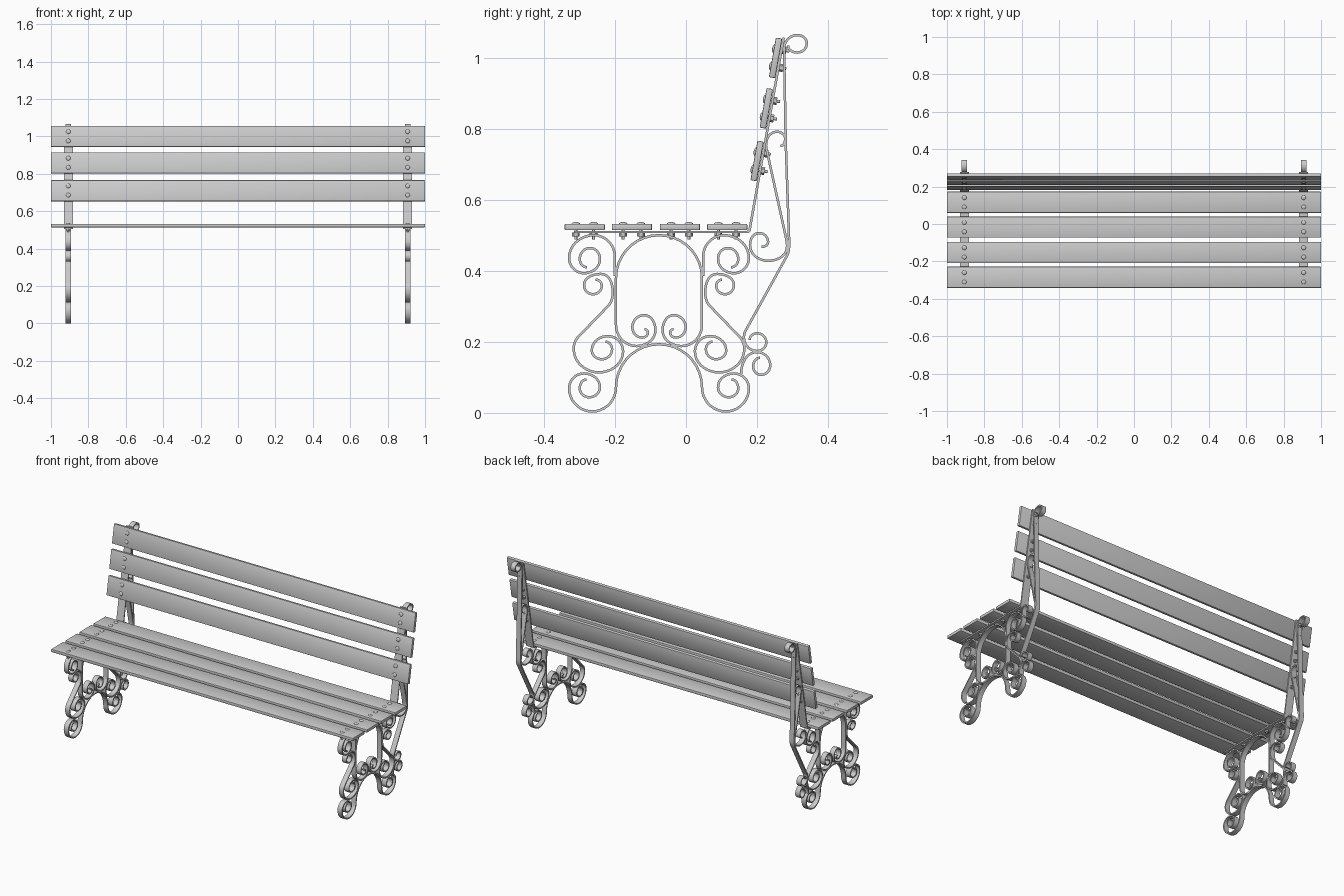
import bpy, bmesh
from math import radians, cos, sin, tan
from mathutils import Vector, Matrix

if "Cube" in bpy.data.objects:
    bpy.data.objects.remove(bpy.data.objects["Cube"])

SIDE_X = 0.907     # x of each iron end frame
MID_Y = -0.076     # symmetry line of the legs
IRON = 0.007       # strap thickness


def add_object(name, bm, mirror=(False, False), loc=(0, 0, 0)):
    bmesh.ops.recalc_face_normals(bm, faces=bm.faces)
    me = bpy.data.meshes.new(name)
    bm.to_mesh(me)
    bm.free()
    ob = bpy.data.objects.new(name, me)
    ob.location = loc
    bpy.context.collection.objects.link(ob)
    if any(mirror):
        m = ob.modifiers.new("mirror", 'MIRROR')
        m.use_axis = (mirror[0], mirror[1], False)
    return ob


def trace(path, steps=9):
    """Turn (y, z, heading) stations into points and tangents, joined by round arcs."""
    out = []
    for (y0, z0, a0), (y1, z1, a1) in zip(path, path[1:]):
        p0, p3 = Vector((y0, z0)), Vector((y1, z1))
        turn = radians(abs(a1 - a0))
        k = 1 / 3 if turn < 0.01 else 2 / 3 * tan(turn / 4) / sin(turn / 2)
        h = (p3 - p0).length * k
        d0 = Vector((cos(radians(a0)), sin(radians(a0))))
        d1 = Vector((cos(radians(a1)), sin(radians(a1))))
        p1, p2 = p0 + d0 * h, p3 - d1 * h
        n = steps if turn > 0.1 else 2
        for i in range(n):
            t = i / n
            s = 1 - t
            p = p0 * s**3 + p1 * 3 * s * s * t + p2 * 3 * s * t * t + p3 * t**3
            d = (p1 - p0) * s * s + (p2 - p1) * 2 * s * t + (p3 - p2) * t * t
            out.append((p, d.normalized()))
    out.append((p3, d1))
    return out


def strap(name, path, width=0.03, legs=False):
    """Flat iron bar following a path in the y-z plane, mirrored to both ends."""
    bm = bmesh.new()
    rings = []
    for p, d in trace(path):
        n = Vector((-d.y, d.x)) * IRON / 2
        rings.append([bm.verts.new((SIDE_X + sx * width / 2, p.x + s * n.x, p.y + s * n.y))
                      for sx, s in ((-1, -1), (1, -1), (1, 1), (-1, 1))])
    for a, b in zip(rings, rings[1:]):
        for i in range(4):
            j = (i + 1) % 4
            bm.faces.new((a[i], a[j], b[j], b[i]))
    if not (legs and path[0][0] == 0):   # arches stay open where the halves meet
        bm.faces.new(rings[0])
    bm.faces.new(rings[-1])
    return add_object(name, bm, (True, legs), (0, MID_Y if legs else 0, 0))


# Leg scrolls: one half, mirrored front to back
strap("seat_arch", [
    (0, .500, 0), (.121, .380, -90), (.121, .247, -90), (.063, .188, -180),
    (.010, .233, -270), (.042, .275, -360), (.075, .241, -450), (.048, .212, -540),
    (.031, .226, -630), (.041, .235, -720)], legs=True)
strap("foot_arch", [
    (0, .193, 0), (.121, .072, -90), (.188, .004, 0), (.253, .069, 90), (.211, .111, 180),
    (.166, .072, 270), (.196, .044, 360), (.223, .069, 450), (.204, .094, 540)], legs=True)
strap("seat_scroll", [
    (.124, .385, 90), (.124, .439, 90), (.183, .500, 0), (.253, .436, -90), (.211, .393, -180),
    (.166, .433, -270), (.194, .464, -360), (.223, .433, -450), (.203, .410, -540)], legs=True)
strap("side_scroll", [
    (.178, .375, 180), (.161, .357, 270), (.186, .334, 360), (.211, .359, 450),
    (.163, .391, 540), (.130, .340, 630), (.144, .300, 676), (.226, .215, 676),
    (.240, .180, 630), (.169, .114, 540), (.101, .173, 450), (.144, .216, 360),
    (.189, .176, 270), (.161, .151, 180), (.132, .179, 90), (.150, .200, 0)], legs=True)

# Bent bar carrying the seat and back slats
strap("slat_support", [
    (-.315, .509, 0), (.172, .509, 0), (.179, .515, 80), (.275, 1.056, 80)], width=0.048)

# Rear braces with curled ends
strap("back_brace", [
    (.287, 1.034, 270), (.313, 1.014, 360), (.340, 1.040, 450), (.313, 1.063, 540),
    (.276, 1.025, 630), (.290, .490, 632), (.283, .440, 601), (.168, .232, 601),
    (.163, .212, 630), (.200, .174, 720), (.226, .199, 810), (.200, .224, 900),
    (.179, .205, 990)])
strap("inner_brace", [
    (.266, .751, 0), (.279, .771, 90), (.256, .791, 180), (.226, .745, 282),
    (.282, .490, 282), (.284, .465, 265), (.231, .428, 180), (.180, .472, 90),
    (.206, .506, 0), (.231, .481, -90), (.213, .467, -180)])
strap("lower_curl", [
    (.155, .110, 90), (.200, .171, 0), (.237, .134, -90), (.211, .107, -180),
    (.189, .131, -270), (.208, .155, -360)])


def slat(name, frame):
    bm = bmesh.new()
    bmesh.ops.create_cube(bm, size=1, matrix=frame @ Matrix.Diagonal((2, .113, .018, 1)))
    bmesh.ops.bevel(bm, geom=bm.edges[:], offset=.003, segments=2, profile=.5,
                    affect='EDGES')
    add_object(name, bm)


def bolt(bm, frame):
    """Domed head on the slat face, shank, and hex nut behind the iron bar."""
    def cyl(r, z0, z1, n):
        bmesh.ops.create_cone(bm, cap_ends=True, segments=n, radius1=r, radius2=r, depth=z1 - z0,
                              matrix=frame @ Matrix.Translation((0, 0, (z0 + z1) / 2)))
    bmesh.ops.create_uvsphere(bm, u_segments=16, v_segments=8, radius=1,
                              matrix=frame @ Matrix.Translation((0, 0, .009))
                              @ Matrix.Diagonal((.012, .012, .005, 1)))
    cyl(.004, -.035, .008, 12)
    cyl(.011, -.026, -.016, 6)


# Slats and their bolts
frames = [("seat_slat", Matrix.Translation((0, y, .523))) for y in (-.285, -.152, -.017, .116)]
frames += [("back_slat", Matrix.Translation((0, y, z)) @ Matrix.Rotation(radians(80), 4, 'X'))
           for y, z in ((.200, .709), (.226, .857), (.252, .999))]
bolts = bmesh.new()
for i, (name, frame) in enumerate(frames):
    slat(f"{name}_{i + 1}", frame)
    for v in (-.025, .025):
        bolt(bolts, frame @ Matrix.Translation((SIDE_X, v, 0)))
add_object("bolts", bolts, (True, False))

# Smooth scrolls and bolt heads, crisp edges
for ob in bpy.context.collection.objects:
    ob.select_set(True)
    bpy.context.view_layer.objects.active = ob
bpy.ops.object.shade_smooth_by_angle(angle=radians(35))
